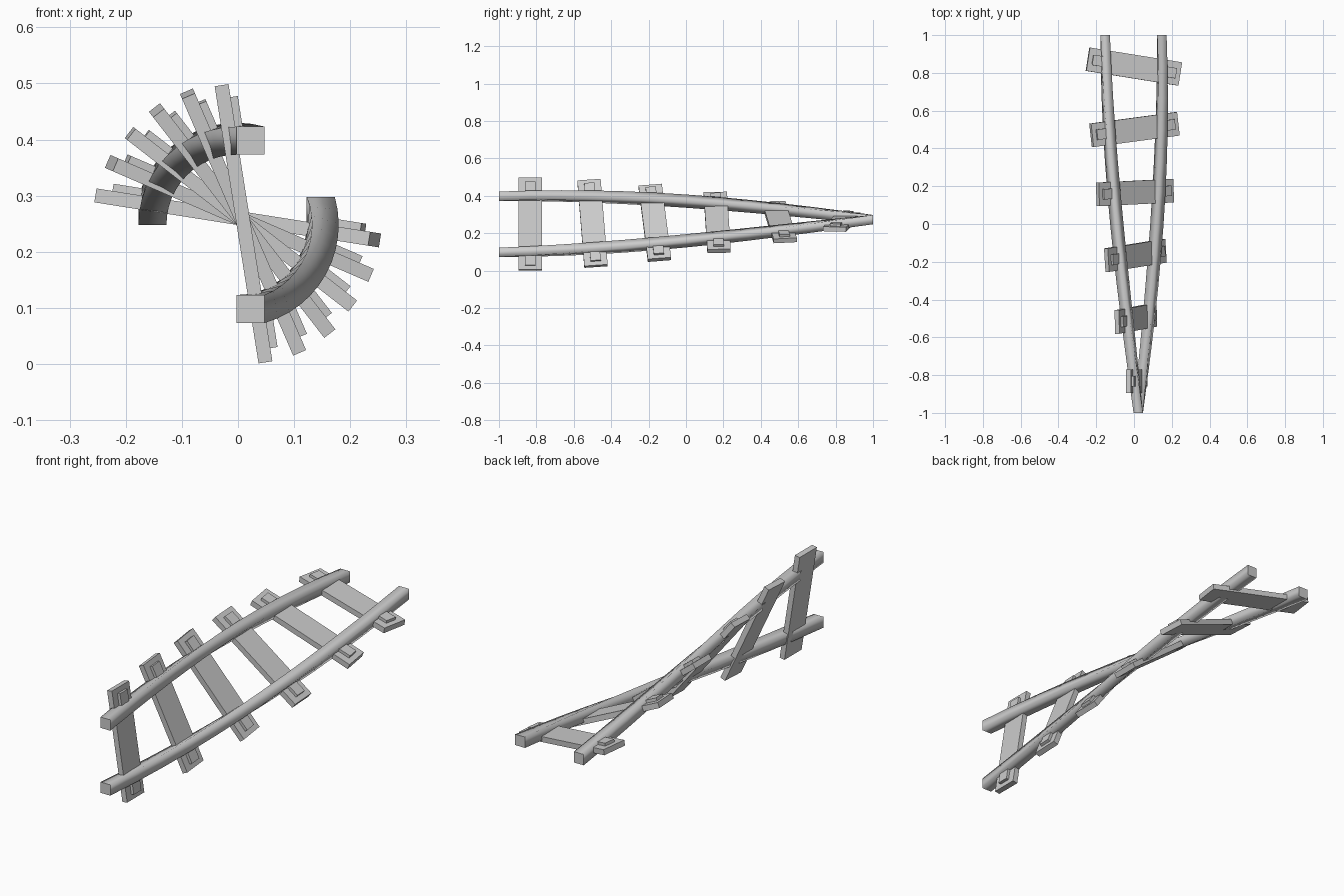
import bpy, bmesh
from math import radians
from mathutils import Matrix, Vector

if "Cube" in bpy.data.objects:
    bpy.data.objects.remove(bpy.data.objects["Cube"])

CENTER = Vector((-0.0025, 0, 0.248))
SEGMENTS = 12


def finish(name, bm, smooth):
    bmesh.ops.recalc_face_normals(bm, faces=bm.faces)
    mesh = bpy.data.meshes.new(name)
    bm.to_mesh(mesh)
    bm.free()
    obj = bpy.data.objects.new(name, mesh)
    bpy.context.collection.objects.link(obj)
    for p in mesh.polygons:
        p.use_smooth = smooth and abs(p.normal.y) < 0.9
    return obj


def twist(degrees):
    # positive y rotation turns the right end of the track downwards
    return Matrix.Rotation(radians(degrees), 4, 'Y')


def box(name, size, matrix):
    bm = bmesh.new()
    bmesh.ops.create_cube(bm, size=1, matrix=matrix @ Matrix.Diagonal((*size, 1)))
    return finish(name, bm, False)


def rail(name, x):
    # square section swept along y through a quarter twist
    bm = bmesh.new()
    section = [(x - .025, 0), (x + .025, 0), (x + .025, .05), (x - .025, .05)]
    rings = []
    for i in range(SEGMENTS + 1):
        t = i / SEGMENTS
        rot = twist(90 * (1 - t))
        rings.append([bm.verts.new(CENTER + rot @ Vector((a, 0, b)) + Vector((0, 2 * t - 1, 0)))
                      for a, b in section])
    for r, s in zip(rings, rings[1:]):
        for k in range(4):
            j = (k + 1) % 4
            bm.faces.new((r[k], r[j], s[j], s[k]))
    caps = [bm.faces.new(rings[0]), bm.faces.new(rings[-1])]
    for e in {e for f in caps for e in f.edges}:
        e.smooth = False
    return finish(name, bm, True)


# Two twisted rails
rail("left_rail", -0.15)
rail("right_rail", 0.15)

# Six sleepers, each slightly askew, with a fixing plate outside each rail
for i, yaw in enumerate((0, 4.3, 5.7, 2.3, 7, -9)):
    y = -5 / 6 + i / 3
    frame = (Matrix.Translation(CENTER + Vector((0, y, 0))) @ twist(81 - 14.4 * i)
             @ Matrix.Rotation(radians(yaw), 4, 'Z'))
    box(f"sleeper_{i + 1}", (.5, .125, .025), frame @ Matrix.Translation((0, 0, .0125)))
    for side, sx in (("left", -1), ("right", 1)):
        box(f"{side}_plate_{i + 1}", (.085, .055, .0175),
            frame @ Matrix.Translation((sx * .184, 0, .02925)))
